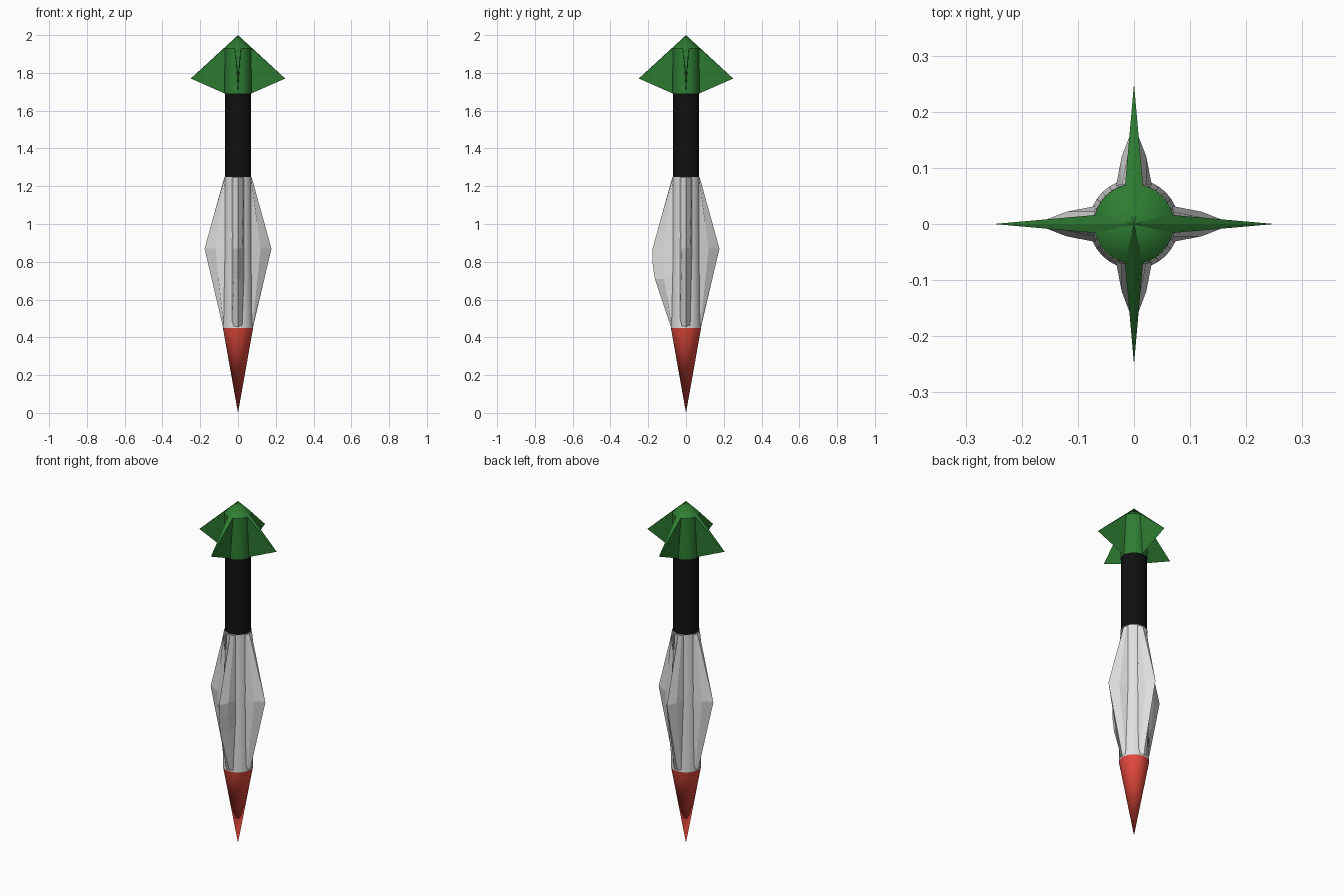
import bpy, bmesh, math
from mathutils import Matrix

if "Cube" in bpy.data.objects:
    bpy.data.objects.remove(bpy.data.objects["Cube"])

SIDES = 32


def material(name, rgb):
    m = bpy.data.materials.new(name)
    m.diffuse_color = (*rgb, 1)
    m.use_nodes = True
    m.node_tree.nodes["Principled BSDF"].inputs["Base Color"].default_value = m.diffuse_color
    return m


red = material("red", (0.76, 0.065, 0.045))
white = material("white", (0.74, 0.74, 0.74))
black = material("black", (0.005, 0.005, 0.005))
green = material("green", (0.027, 0.205, 0.032))


def make_object(name, bm, mat, smooth=False):
    bmesh.ops.recalc_face_normals(bm, faces=bm.faces)
    mesh = bpy.data.meshes.new(name)
    bm.to_mesh(mesh)
    bm.free()
    mesh.materials.append(mat)
    ob = bpy.data.objects.new(name, mesh)
    bpy.context.collection.objects.link(ob)
    if smooth:
        bpy.ops.object.select_all(action='DESELECT')
        bpy.context.view_layer.objects.active = ob
        ob.select_set(True)
        bpy.ops.object.shade_smooth_by_angle(angle=math.radians(25))
    return ob


def revolve(name, profile, mat):
    """Turn a list of (radius, z) points around the z axis."""
    bm = bmesh.new()
    verts = [bm.verts.new((r, 0, z)) for r, z in profile]
    edges = [bm.edges.new(pair) for pair in zip(verts, verts[1:])]
    bmesh.ops.spin(bm, geom=verts + edges, axis=(0, 0, 1), cent=(0, 0, 0),
                   angle=math.tau, steps=SIDES, use_duplicate=False)
    bmesh.ops.remove_doubles(bm, verts=bm.verts, dist=1e-5)
    return make_object(name, bm, mat, smooth=True)


def turned(bm, quarter):
    bmesh.ops.rotate(bm, verts=bm.verts, cent=(0, 0, 0),
                     matrix=Matrix.Rotation(quarter * math.pi / 2, 3, 'Z'))
    return bm


# Body sections from the tip upward
revolve("nose_cone", [(0, 0), (0.08, 0.45)], red)
revolve("main_body", [(0.08, 0.45), (0.072, 1.25), (0.07, 1.25)], white)
revolve("rear_tube", [(0.07, 1.25), (0.07, 1.69)], black)
revolve("tail_cap", [(0, 1.69), (0.071, 1.69), (0.071, 1.93), (0, 2.0)], green)


def body_fin(quarter, stations):
    """Loft wedge sections: (z, ridge radius, crease radius, crease half width)."""
    bm = bmesh.new()
    rows = []
    for z, ridge, crease, half in stations:
        pts = [(0.068, -0.032), (crease, -half), (ridge, 0),
               (crease, half), (0.068, 0.032)]
        rows.append([bm.verts.new((x, y, z)) for x, y in pts])
    for low, high in zip(rows, rows[1:]):
        for i in range(4):
            bm.faces.new((low[i], low[i + 1], high[i + 1], high[i]))
    make_object(f"body_fin_{quarter}", turned(bm, quarter), white)


# Swollen body fins; the front one has a longer rounded ridge
for q in range(4):
    stations = [(0.455, 0.08, 0.076, 0.022), (0.87, 0.177, 0.12, 0.022),
                (1.245, 0.073, 0.07, 0.022)]
    if q == 3:
        stations[1:1] = [(0.71, 0.165, 0.115, 0.022), (0.80, 0.178, 0.12, 0.022)]
    body_fin(q, stations)


# Thin pointed tail fins, broad at the top and sharp below
for q in range(4):
    bm = bmesh.new()
    apex, tip, foot, left, right = [bm.verts.new(p) for p in (
        (0, 0, 2.0), (0.25, 0, 1.77), (0.068, 0, 1.69),
        (0.069, 0.016, 1.932), (0.069, -0.016, 1.932))]
    for face in ((apex, left, tip), (apex, tip, right),
                 (left, foot, tip), (right, tip, foot)):
        bm.faces.new(face)
    make_object(f"tail_fin_{q}", turned(bm, q), green)
